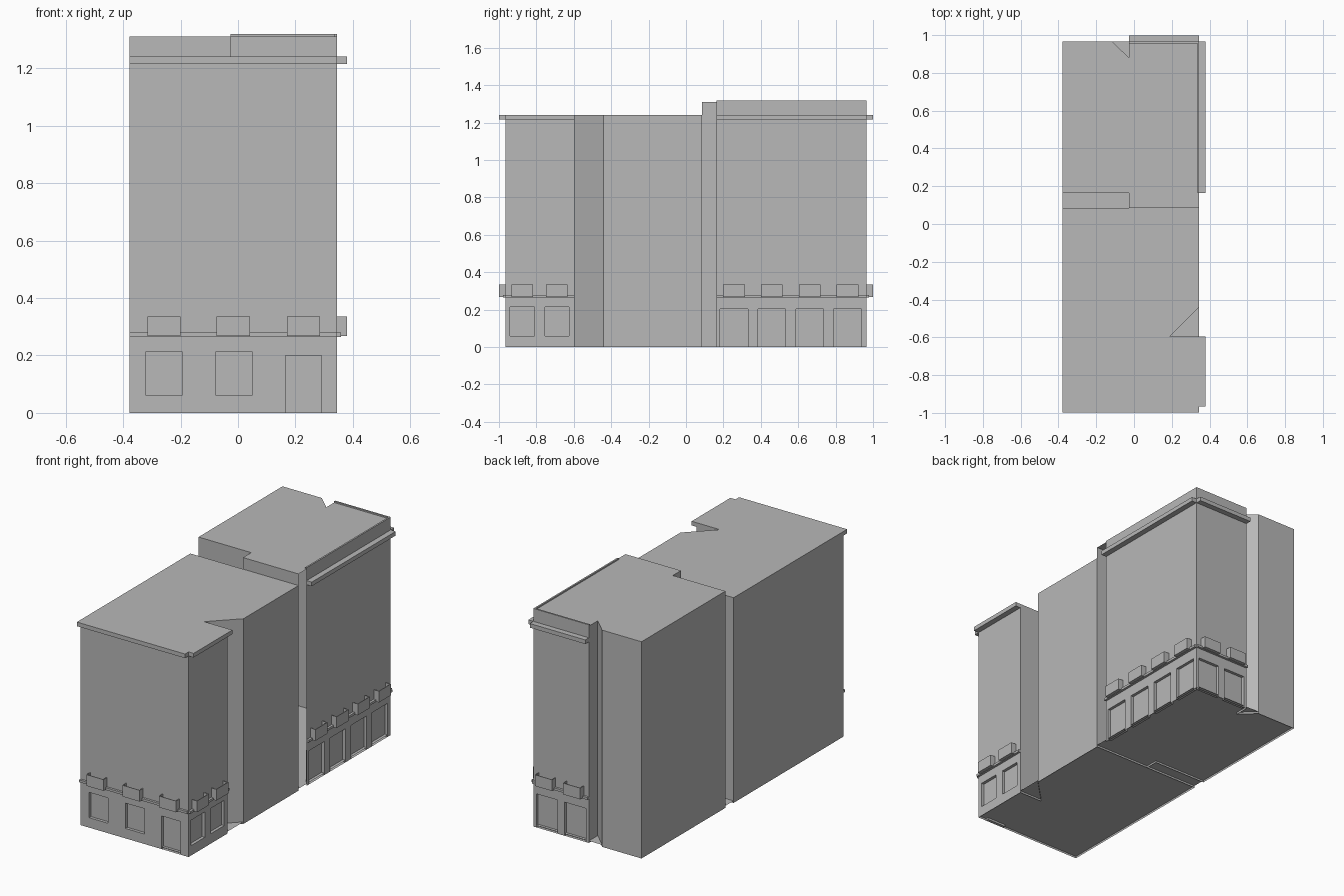
import bpy, bmesh
from mathutils import Vector

if "Cube" in bpy.data.objects:
    bpy.data.objects.remove(bpy.data.objects["Cube"])

grey = bpy.data.materials.new("plain grey")
grey.diffuse_color = (0.48, 0.48, 0.48, 1)
grey.use_nodes = True
grey.node_tree.nodes["Principled BSDF"].inputs["Base Color"].default_value = grey.diffuse_color

L, R, F, B = -0.378, 0.345, -0.965, 0.965      # main wall planes
FRONT_TOP, REAR_TOP, PARAPET = 1.24, 1.31, 1.318
OUT = 0.034                                    # cornice and balcony depth


def finish(bm, name):
    me = bpy.data.meshes.new(name)
    bm.to_mesh(me)
    bm.free()
    me.materials.append(grey)
    ob = bpy.data.objects.new(name, me)
    bpy.context.collection.objects.link(ob)
    return ob


def sheet(name, pts, z):
    """Flat polygon."""
    bm = bmesh.new()
    bm.faces.new([bm.verts.new((x, y, z)) for x, y in pts])
    finish(bm, name)


def walls(name, pts, z0, z1):
    """Plain walls along an open path, outside on the right-hand side."""
    bm = bmesh.new()
    rows = [[bm.verts.new((x, y, z)) for x, y in pts] for z in (z0, z1)]
    for i in range(len(pts) - 1):
        bm.faces.new((rows[0][i], rows[0][i + 1], rows[1][i + 1], rows[1][i]))
    finish(bm, name)


class Facade:
    """Wall frame: u runs along the wall, n points outwards."""

    def __init__(self, name, start, end):
        self.name = name
        self.o = Vector((*start, 0))
        d = Vector((*end, 0)) - self.o
        self.len = d.length
        self.u = d.normalized()
        self.n = Vector((self.u.y, -self.u.x, 0))

    def at(self, s, d, z):
        return self.o + self.u * s + self.n * d + Vector((0, 0, z))

    def box(self, bm, s0, s1, d0, d1, z0, z1):
        v = [bm.verts.new(self.at(s, d, z)) for z in (z0, z1)
             for s, d in ((s0, d1), (s1, d1), (s1, d0), (s0, d0))]
        for f in ((3, 2, 1, 0), (4, 5, 6, 7), (0, 1, 5, 4),
                  (1, 2, 6, 5), (2, 3, 7, 6), (3, 0, 4, 7)):
            bm.faces.new([v[i] for i in f])

    def build(self, top, openings, balconies, parapet=False):
        # wall with recessed windows and doors
        ss = sorted({0, self.len, *[s for o in openings for s in o[:2]]})
        zs = sorted({0, top, *[z for o in openings for z in o[2:]]})
        bm = bmesh.new()
        g = [[bm.verts.new(self.at(s, 0, z)) for s in ss] for z in zs]
        holes = []
        for j in range(len(zs) - 1):
            for i in range(len(ss) - 1):
                f = bm.faces.new((g[j][i], g[j][i + 1], g[j + 1][i + 1], g[j + 1][i]))
                cs, cz = (ss[i] + ss[i + 1]) / 2, (zs[j] + zs[j + 1]) / 2
                if any(a < cs < b and c < cz < d for a, b, c, d in openings):
                    holes.append(f)
        ext = bmesh.ops.extrude_face_region(bm, geom=holes)["geom"]
        moved = [e for e in ext if isinstance(e, bmesh.types.BMVert)]
        bmesh.ops.translate(bm, verts=moved, vec=self.n * -0.018)
        bmesh.ops.delete(bm, geom=[f for f in holes if f.is_valid], context='FACES')
        finish(bm, self.name + "_wall")
        # string course and cornice
        bm = bmesh.new()
        self.box(bm, 0, self.len, 0, 0.014, 0.265, 0.279)
        finish(bm, self.name + "_string_course")
        bm = bmesh.new()
        self.box(bm, 0, self.len, 0, OUT, 1.215, FRONT_TOP)
        finish(bm, self.name + "_cornice")
        if parapet:
            bm = bmesh.new()
            self.box(bm, 0, self.len, -0.01, 0, REAR_TOP, PARAPET)
            finish(bm, self.name + "_parapet")
        # open-topped balconies: floor, front panel, two sides
        t = 0.004
        bm = bmesh.new()
        for a, b in balconies:
            self.box(bm, a, b, 0, OUT, 0.267, 0.275)
            self.box(bm, a, b, OUT - t, OUT, 0.275, 0.335)
            self.box(bm, a, a + t, 0, OUT - t, 0.275, 0.335)
            self.box(bm, b - t, b, 0, OUT - t, 0.275, 0.335)
        finish(bm, self.name + "_balconies")


# front block facades
Facade("front", (L, F), (R, F)).build(
    FRONT_TOP,
    [(0.058, 0.183, 0.06, 0.213), (0.301, 0.427, 0.06, 0.213), (0.543, 0.668, 0, 0.2)],
    [(0.063, 0.178), (0.304, 0.42), (0.548, 0.663)])
Facade("front_side", (R, F), (R, -0.595)).build(
    FRONT_TOP,
    [(0.025, 0.155, 0.06, 0.213), (0.21, 0.34, 0.06, 0.213)],
    [(0.033, 0.147), (0.217, 0.331)])

# rear block facades
Facade("rear_side", (R, 0.163), (R, B)).build(
    PARAPET,
    [(0.02 + 0.202 * i, 0.168 + 0.202 * i, 0, 0.203) for i in range(4)],
    [(0.036 + 0.202 * i, 0.152 + 0.202 * i) for i in range(4)], True)
Facade("back", (R, B), (-0.026, B)).build(
    PARAPET,
    [(0.02, 0.163, 0, 0.203), (0.208, 0.351, 0, 0.203)],
    [(0.034, 0.149), (0.222, 0.337)], True)

# plain walls, with the triangular notches and the light well
notch = [(R, -0.595), (0.19, -0.595), (R, -0.44)]
walls("front_block_walls", notch + [(R, 0.085), (L, 0.085), (L, F)], 0, FRONT_TOP)
back_notch = [(-0.026, B), (-0.026, 0.88), (-0.115, B)]
well = [(L, 0.163), (-0.026, 0.163), (-0.026, 0.085)]
walls("rear_block_walls", back_notch + [(L, B)] + well, 0, REAR_TOP)
walls("rear_block_upper_wall", [(-0.026, 0.085), (R, 0.085)], FRONT_TOP, REAR_TOP)

# roofs and ground slab
sheet("front_roof", [(L, F), (R, F)] + notch + [(R, 0.085), (L, 0.085)], FRONT_TOP)
sheet("rear_roof", well + [(R, 0.085), (R, B)] + back_notch + [(L, B)], REAR_TOP)
sheet("floor_slab", [(L, F), (R, F), (R, B), (L, B)], 0.012)
